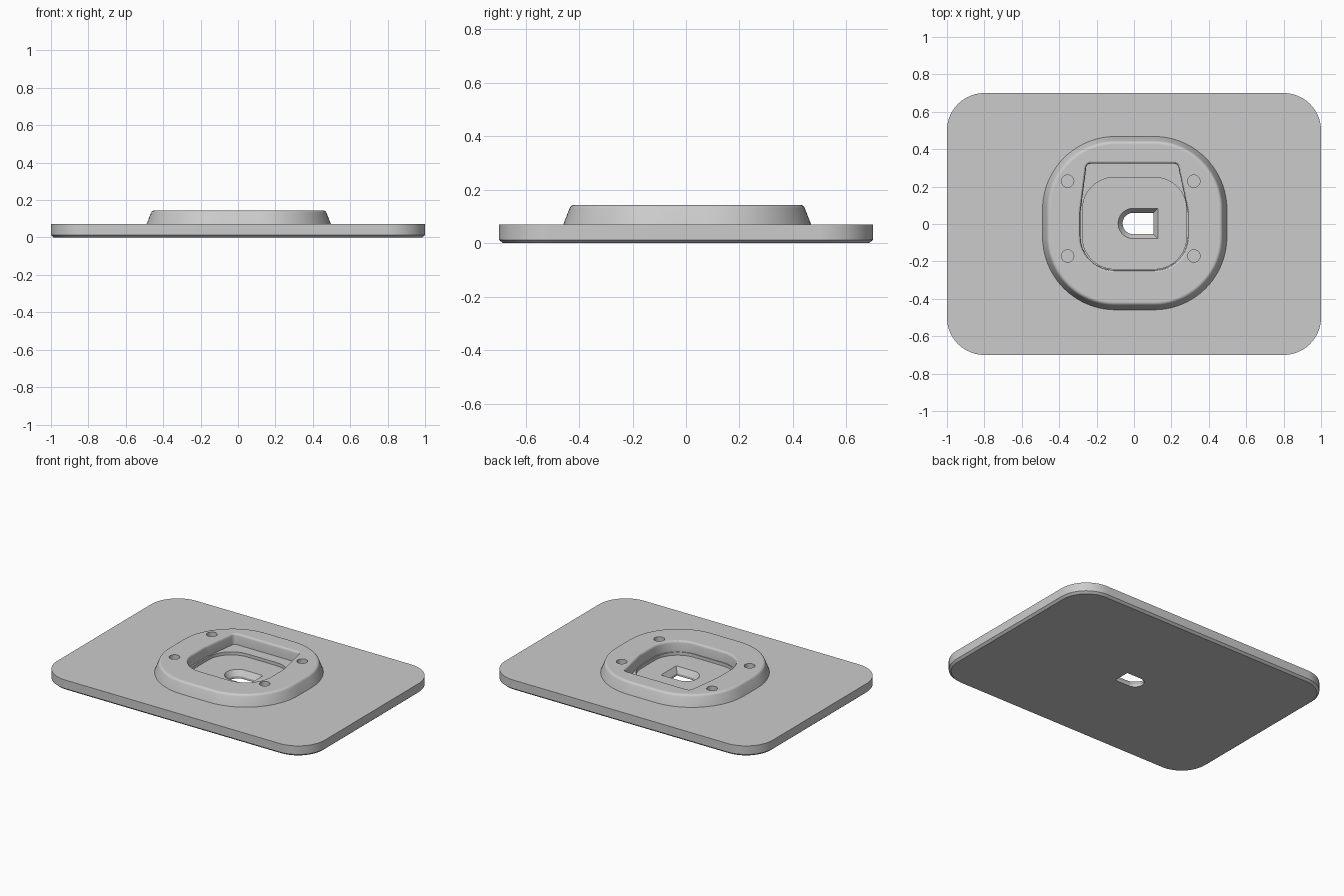
import bpy, bmesh, math
from mathutils import Vector

cube = bpy.data.objects.get("Cube")
if cube:
    bpy.data.objects.remove(cube)

grey = bpy.data.materials.new("plain grey")
grey.use_nodes = True
colour = (0.6, 0.6, 0.6, 1)
grey.diffuse_color = colour
grey.node_tree.nodes["Principled BSDF"].inputs["Base Color"].default_value = colour


def outline(corners, inset, steps=20):
    """Rounded convex outline, counter-clockwise; corners are (x, y, radius)."""
    pts = [Vector(c[:2]) for c in corners]
    result = []
    for i, p in enumerate(pts):
        a, b = (p - pts[i - 1]).normalized(), (pts[(i + 1) % len(pts)] - p).normalized()
        n1, n2 = Vector((-a.y, a.x)), Vector((-b.y, b.x))
        mitre = (n1 + n2) / (1 + n1.dot(n2))
        radius = max(corners[i][2] - inset, 0)
        centre = p + mitre * (inset + radius)
        if radius < 0.001:
            result.append(centre)
            continue
        start = math.atan2(-n1.y, -n1.x)
        turn = math.acos(max(-1, min(1, n1.dot(n2))))
        for k in range(steps + 1):
            t = start + turn * k / steps
            result.append(centre + radius * Vector((math.cos(t), math.sin(t))))
    return result


def box(x0, x1, y0, y1, left, right):
    return [(x0, y0, left), (x1, y0, right), (x1, y1, right), (x0, y1, left)]


def loft(name, corners, layers):
    """Closed solid through (inset, z) layers."""
    bm = bmesh.new()
    rings = [[bm.verts.new((p.x, p.y, z)) for p in outline(corners, d)] for d, z in layers]
    for low, high in zip(rings, rings[1:]):
        for i in range(len(low)):
            j = (i + 1) % len(low)
            bm.faces.new((low[i], low[j], high[j], high[i]))
    bm.faces.new(rings[0][::-1])
    bm.faces.new(rings[-1])
    mesh = bpy.data.meshes.new(name)
    bm.to_mesh(mesh)
    bm.free()
    mesh.materials.append(grey)
    obj = bpy.data.objects.new(name, mesh)
    bpy.context.collection.objects.link(obj)
    return obj


def carve(obj, cutters):
    """Cut the solids out, then smooth the curved walls and keep flats flat."""
    for c in cutters:
        mod = obj.modifiers.new("cut", "BOOLEAN")
        mod.operation, mod.solver, mod.object = "DIFFERENCE", "EXACT", c
    graph = bpy.context.evaluated_depsgraph_get()
    mesh = bpy.data.meshes.new_from_object(obj.evaluated_get(graph))
    obj.modifiers.clear()
    obj.data = mesh
    for c in cutters:
        bpy.data.objects.remove(c)
    bpy.ops.object.select_all(action="DESELECT")
    obj.select_set(True)
    bpy.context.view_layer.objects.active = obj
    bpy.ops.object.shade_smooth_by_angle(angle=math.radians(28))
    for f in mesh.polygons:
        if abs(f.normal.z) > 0.999:
            f.use_smooth = False


TOP, RIM, FLOOR = 0.071, 0.144, 0.05

# Base plate with chamfered underside, shallow recess and tapered slot
plate = loft("base_plate", box(-1, 1, -0.7, 0.7, 0.2, 0.2),
             [(0.015, 0), (0, 0.013), (0, TOP)])
recess = loft("recess_cutter", box(-0.275, 0.28, -0.24, 0.249, 0.17, 0.17),
              [(0, FLOOR), (0, 0.2)])
slot = loft("slot_cutter", box(-0.085, 0.128, -0.078, 0.084, 0.081, 0),
            [(0.024, -0.05), (0.024, 0.015), (0, FLOOR), (0, 0.1)])
carve(plate, [recess, slot])

# Raised ring with drafted sides and a rounded rim
fillet = 0.02
rim = [(0.022 + fillet * (1 - math.cos(t)), RIM - fillet + fillet * math.sin(t))
       for t in [math.radians(20 + 10 * k) for k in range(8)]]
ring = loft("raised_ring", box(-0.489, 0.497, -0.459, 0.468, 0.39, 0.39),
            [(-0.003, 0.06), (0, TOP)] + rim)

# Pocket with a tapered back end and softened edge
pocket = loft("pocket_cutter",
              [(-0.297, -0.257, 0.19), (0.299, -0.257, 0.19), (0.299, 0.07, 0.1),
               (0.243, 0.334, 0.035), (-0.263, 0.334, 0.035), (-0.297, 0.07, 0.1)],
              [(0.012, 0), (0.011, 0.13), (0.009, 0.137), (0.005, 0.142), (0, RIM), (0, 0.2)])

# Four blind round holes
holes = []
for x in (-0.355, 0.32):
    for y in (-0.171, 0.229):
        r = 0.033
        holes.append(loft("hole_cutter", box(x - r, x + r, y - r, y + r, r, r),
                          [(0, 0.1), (0, 0.2)]))
carve(ring, [pocket] + holes)
